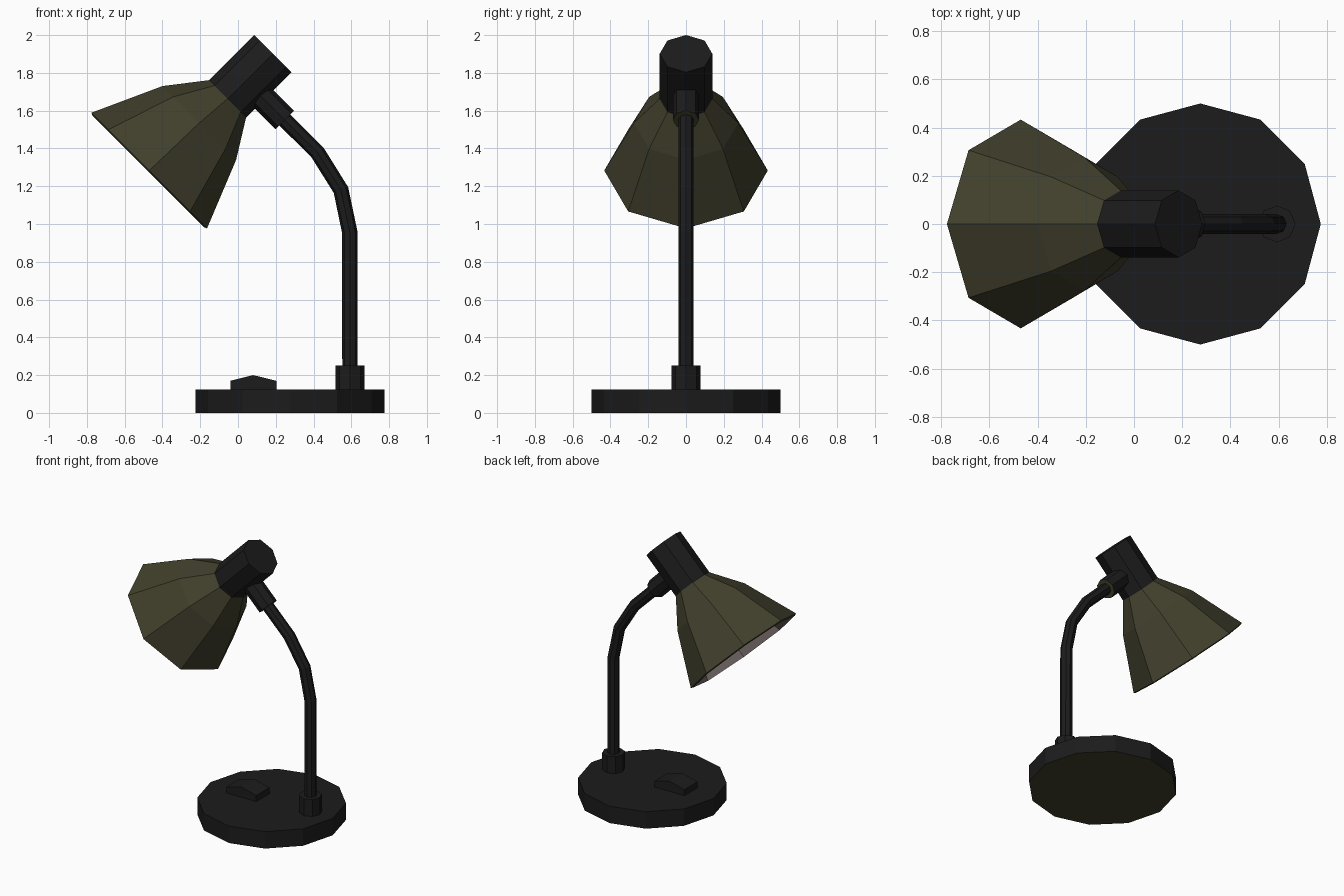
import bpy, bmesh, math
from mathutils import Vector

if "Cube" in bpy.data.objects:
    bpy.data.objects.remove(bpy.data.objects["Cube"])


def material(name, rgb):
    m = bpy.data.materials.new(name)
    m.diffuse_color = (*rgb, 1)
    m.use_nodes = True
    m.node_tree.nodes["Principled BSDF"].inputs["Base Color"].default_value = m.diffuse_color
    return m


BLACK = material("black", (0.0115, 0.0115, 0.0115))
OLIVE = material("olive", (0.053, 0.050, 0.025))
GREY = material("warm_grey_lining", (0.22, 0.18, 0.175))
WHITE = material("warm_white_bulb", (0.75, 0.70, 0.58))


def finish(name, bm, mats):
    bmesh.ops.recalc_face_normals(bm, faces=bm.faces)
    me = bpy.data.meshes.new(name)
    bm.to_mesh(me)
    bm.free()
    for m in mats:
        me.materials.append(m)
    ob = bpy.data.objects.new(name, me)
    bpy.context.collection.objects.link(ob)
    return ob


def loft(name, rings, sides, mats, second=(), looped=False):
    """Join rings (x, z, radius, tilt about y in degrees).
    Segments listed in `second` use mats[1]; 'start' means the first cap."""
    bm = bmesh.new()
    loops = []
    for x, z, r, tilt in rings:
        t = math.radians(tilt)
        u = Vector((math.cos(t), 0, -math.sin(t)))
        v = Vector((0, 1, 0))
        angles = [2 * math.pi * i / sides for i in range(sides)]
        loops.append([bm.verts.new(Vector((x, 0, z)) + r * (u * math.cos(a) + v * math.sin(a)))
                      for a in angles])
    for k in range(len(loops) if looped else len(loops) - 1):
        a, b = loops[k], loops[(k + 1) % len(loops)]
        for i in range(sides):
            j = (i + 1) % sides
            f = bm.faces.new((a[i], a[j], b[j], b[i]))
            f.material_index = 1 if k in second else 0
    if not looped:
        bm.faces.new(loops[0]).material_index = 1 if "start" in second else 0
        bm.faces.new(loops[-1])
    return finish(name, bm, mats)


# Twelve-sided base with olive underside
loft("base", [(0.275, 0, 0.5, 0), (0.275, 0.125, 0.5, 0)], 12, [BLACK, OLIVE], ("start",))

# Collar holding the stem
loft("stem_collar", [(0.593, 0.12, 0.077, 0), (0.593, 0.25, 0.077, 0)], 8, [BLACK])

# Bent stem
loft("stem", [(0.593, 0.2, 0.041, 0), (0.592, 0.955, 0.041, -6), (0.545, 1.18, 0.041, -22),
              (0.42, 1.38, 0.041, -38), (0.22, 1.578, 0.041, -45)], 8, [BLACK])

# Joint between stem and lamp head, olive end face
loft("joint", [(0.247, 1.551, 0.07, -45), (0.08, 1.718, 0.07, -45)], 8, [BLACK, OLIVE], ("start",))

# Lamp head housing
loft("head_housing", [(-0.056, 1.661, 0.139, 45), (0.185, 1.902, 0.139, 45)], 8, [BLACK])

# Flared shade: outer skin, bevelled rim, then grey inner skin
loft("shade", [(-0.053, 1.665, 0.137, 45), (-0.205, 1.535, 0.276, 45), (-0.47, 1.283, 0.433, 45),
               (-0.475, 1.278, 0.418, 45), (-0.208, 1.531, 0.264, 45), (-0.062, 1.656, 0.125, 45)],
     8, [OLIVE, GREY], (3, 4), looped=True)

# Bulb inside the shade
loft("bulb", [(-0.04, 1.68, 0.065, 45), (-0.13, 1.59, 0.07, 45), (-0.2, 1.525, 0.14, 45),
              (-0.28, 1.45, 0.18, 45), (-0.35, 1.385, 0.15, 45), (-0.395, 1.343, 0.07, 45)],
     8, [WHITE])

# Rocker switch: peaked profile extruded across y
bm = bmesh.new()
profile = [(-0.04, 0.12), (0.203, 0.12), (0.203, 0.17), (0.08, 0.2), (-0.04, 0.17)]
face = bm.faces.new([bm.verts.new((x, -0.077, z)) for x, z in profile])
ext = bmesh.ops.extrude_face_region(bm, geom=[face], use_keep_orig=True)
bmesh.ops.translate(bm, vec=(0, 0.154, 0),
                    verts=[g for g in ext["geom"] if isinstance(g, bmesh.types.BMVert)])
finish("switch", bm, [BLACK])
